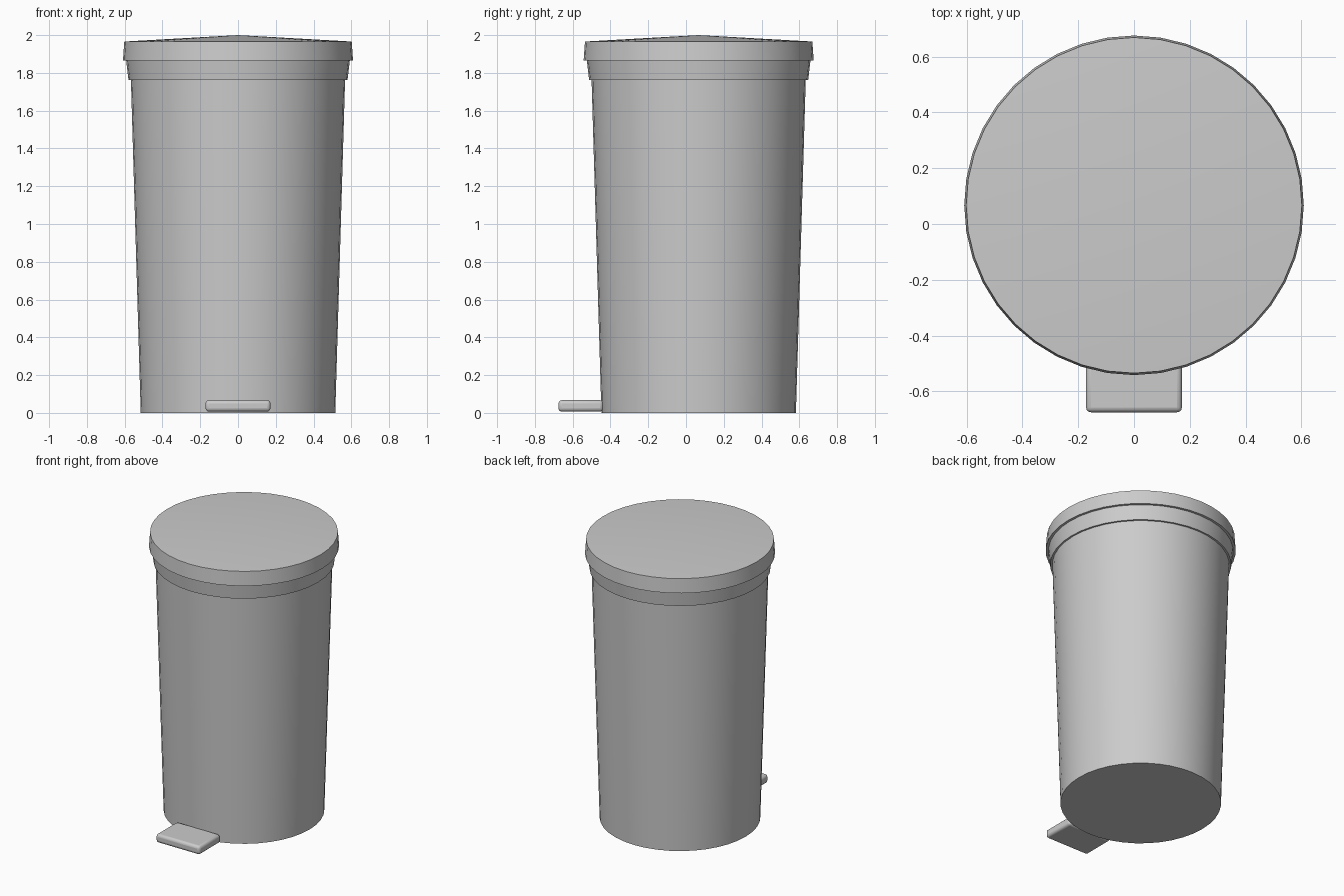
import bpy, math

if "Cube" in bpy.data.objects:
    bpy.data.objects.remove(bpy.data.objects["Cube"])

SIDES = 40
CY = 0.067  # centre of the bin; the pedal takes up the space in front


def lathe(name, profile):
    """Spin (radius, z) points around the bin axis; radius 0 makes a pole."""
    verts, rings, faces = [], [], []
    for r, z in profile:
        n = 1 if r == 0 else SIDES
        rings.append(range(len(verts), len(verts) + n))
        for i in range(n):
            a = 2 * math.pi * i / SIDES
            verts.append((r * math.cos(a), r * math.sin(a), z))
    for a, b in zip(rings, rings[1:]):
        for i in range(SIDES):
            j = (i + 1) % SIDES
            if len(a) == 1:
                faces.append((a[0], b[j], b[i]))
            elif len(b) == 1:
                faces.append((a[i], a[j], b[0]))
            else:
                faces.append((a[i], a[j], b[j], b[i]))
    mesh = bpy.data.meshes.new(name)
    mesh.from_pydata(verts, [], faces)
    ob = bpy.data.objects.new(name, mesh)
    ob.location.y = CY
    bpy.context.collection.objects.link(ob)
    return ob


def smooth(ob):
    bpy.ops.object.select_all(action='DESELECT')
    ob.select_set(True)
    bpy.context.view_layer.objects.active = ob
    bpy.ops.object.shade_smooth_by_angle(angle=math.radians(30))


# Tapered body with a flared collar under the lid
smooth(lathe("bin_body", [(0, 0), (0.515, 0), (0.567, 1.763), (0.58, 1.763),
                          (0.592, 1.866), (0, 1.866)]))

# Overhanging lid with a shallow conical top
smooth(lathe("lid", [(0, 1.866), (0.609, 1.866), (0.602, 1.966), (0, 2.0)]))

# Foot pedal: rounded slab touching the front of the body
bpy.ops.mesh.primitive_cube_add(size=1, location=(0, -0.557, 0.037))
pedal = bpy.context.object
pedal.name = "foot_pedal"
pedal.scale = (0.344, 0.237, 0.06)
bpy.ops.object.transform_apply(location=False, rotation=False, scale=True)
bevel = pedal.modifiers.new("rounded_edges", 'BEVEL')
bevel.width = 0.018
bevel.segments = 3
smooth(pedal)
